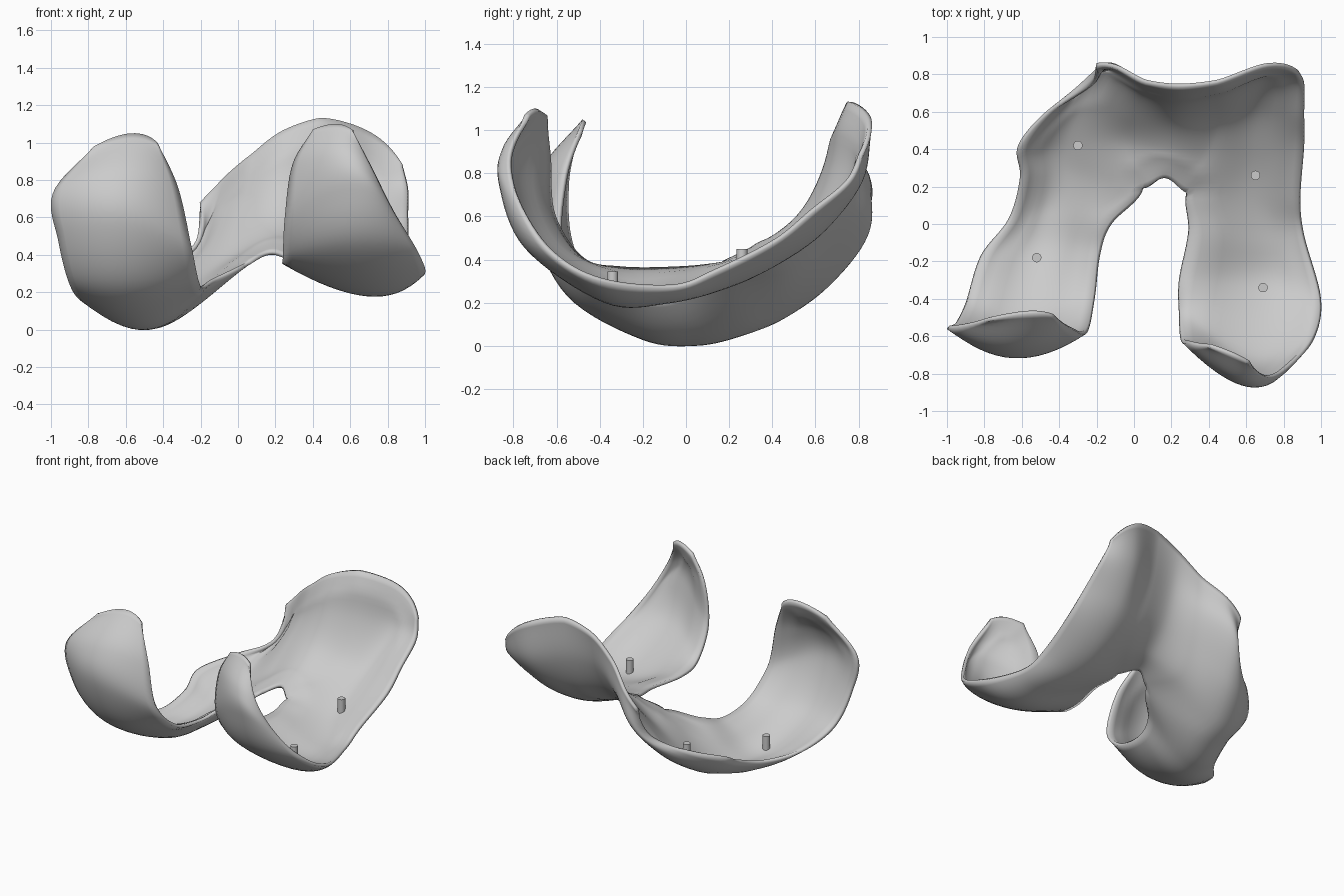
import bpy
import bmesh
from mathutils import Vector
from mathutils.bvhtree import BVHTree
from mathutils.kdtree import KDTree

THICKNESS = 0.06
STEPS = 8          # subdivisions per span of the control net
BASE_ROW = 6       # first row where both limbs are joined by the bridge

cube = bpy.data.objects.get("Cube")
if cube:
    bpy.data.objects.remove(cube)

grey = bpy.data.materials.new("light_grey")
grey.use_nodes = True
colour = (0.6, 0.6, 0.6, 1.0)
grey.diffuse_color = colour
grey.node_tree.nodes["Principled BSDF"].inputs["Base Color"].default_value = colour

# Control rows in hundredths, from the limb tips backwards.
# Right limb: outer edge, crest, inner edge
right_limb = [
    ((-77, -52, 98), (-57, -48, 105), (-43, -50, 100)),
    ((-99, -56, 73), (-64, -67, 82), (-32, -57, 76)),
    ((-96, -54, 47), (-64, -71, 57), (-25, -58, 45)),
    ((-90, -42, 24), (-58, -55, 23), (-21, -40, 26)),
    ((-82, -17, 14), (-50, -20, 3), (-18, -16, 22)),
    ((-67, 3, 10), (-42, 5, 1), (-12, 0, 26)),
]
# Left limb: inner edge, crest, outer edge
left_limb = [
    ((40, -66, 107), (52, -70, 110), (61, -75, 107)),
    ((29, -64, 88), (54, -83, 93), (72, -82, 86)),
    ((25, -62, 60), (60, -86, 75), (83, -76, 64)),
    ((24, -48, 39), (62, -74, 45), (96, -62, 42)),
    ((24, -30, 35), (68, -37, 20), (100, -40, 30)),
    ((29, -4, 35), (68, -8, 20), (91, -6, 27)),
]
# Joined rear shield: right edge, right ridge, groove flank, groove, flank, left ridge, left edge
shield = [
    ((-61, 25, 17), (-35, 27, 6), (5, 19, 34), (17, 25, 40), (28, 17, 37), (62, 20, 27), (89, 14, 34)),
    ((-62, 42, 26), (-37, 46, 13), (-2, 44, 33), (20, 42, 45), (40, 42, 42), (65, 43, 38), (91, 42, 48)),
    ((-46, 61, 34), (-27, 67, 29), (0, 61, 48), (22, 58, 59), (45, 61, 56), (68, 65, 54), (91, 59, 62)),
    ((-24, 74, 45), (-15, 85, 54), (6, 74, 70), (24, 69, 80), (45, 73, 82), (70, 82, 77), (91, 75, 75)),
    ((-20, 86, 67), (-9, 85, 79), (7, 77, 93), (24, 75, 106), (44, 77, 113), (71, 86, 105), (88, 82, 88)),
]


def vectors(rows):
    return [[Vector(p) / 100 for p in row] for row in rows]


def spline(a, b, c, d, t):
    """Point between b and c on a smooth curve through all four."""
    return 0.5 * (2 * b + (c - a) * t + (2 * a - 5 * b + 4 * c - d) * t * t
                  + (3 * b - a - 3 * c + d) * t ** 3)


def beyond(a, b, c):
    """Continue a parabola one step past a."""
    return 3 * a - 3 * b + c


def sample_column(points):
    """Smooth, dense version of one lengthwise column."""
    pts = [2 * points[0] - points[1]] + points + [2 * points[-1] - points[-2]]
    dense = [spline(*pts[i:i + 4], k / STEPS)
             for i in range(len(points) - 1) for k in range(STEPS)]
    return dense + [points[-1]]


def add_strip(bm, columns):
    """Skin the spans between the first and last column, which only guide the curve."""
    grid = []
    for row in zip(*columns):
        line = [spline(*row[i:i + 4], k / STEPS)
                for i in range(len(row) - 3) for k in range(STEPS)]
        grid.append([bm.verts.new(p) for p in line + [row[-2]]])
    for low, high in zip(grid, grid[1:]):
        for i in range(len(low) - 1):
            bm.faces.new((low[i], high[i], high[i + 1], low[i + 1]))


right_rows, left_rows, rear = vectors(right_limb), vectors(left_limb), vectors(shield)

# Guide columns past the inner edges turn into the groove once the limbs join
groove = [row[3] for row in rear]
right_guide = [beyond(r[2], r[1], r[0]) for r in right_rows] + groove
left_guide = [beyond(r[0], r[1], r[2]) for r in left_rows] + groove
right_cols = [sample_column([r[i] for r in right_rows + rear]) for i in range(3)]
left_cols = [sample_column([r[i] for r in left_rows] + [r[i + 4] for r in rear])
             for i in range(3)]
right_end = [beyond(*p) for p in zip(*right_cols)]
left_end = [beyond(*p) for p in zip(*reversed(left_cols))]

# Curved shell: two limbs and the bridge that joins them
bm = bmesh.new()
add_strip(bm, [right_end] + right_cols + [sample_column(right_guide)])
add_strip(bm, [sample_column(left_guide)] + left_cols + [left_end])
start = BASE_ROW * STEPS
right_in, left_in = right_cols[2][start:], left_cols[0][start:]
right_pull = [a.lerp(b, 0.4) for a, b in zip(right_in, right_cols[1][start:])]
left_pull = [a.lerp(b, 0.4) for a, b in zip(left_in, left_cols[1][start:])]
add_strip(bm, [right_pull, right_in, sample_column(groove), left_in, left_pull])
bmesh.ops.remove_doubles(bm, verts=bm.verts, dist=0.0005)
surface = BVHTree.FromBMesh(bm)

# The wall thins out towards its open rim
rim = [v.co.copy() for v in bm.verts if v.is_boundary]
tree = KDTree(len(rim))
for i, co in enumerate(rim):
    tree.insert(co, i)
tree.balance()
weights = [min(1, 0.35 + tree.find(v.co)[2] * 5) for v in bm.verts]

mesh = bpy.data.meshes.new("curved_shell")
bm.to_mesh(mesh)
bm.free()
mesh.materials.append(grey)
shell = bpy.data.objects.new("curved_shell", mesh)
bpy.context.collection.objects.link(shell)
group = shell.vertex_groups.new(name="wall_thickness")
for i, weight in enumerate(weights):
    group.add([i], weight, 'REPLACE')
wall = shell.modifiers.new("wall", 'SOLIDIFY')
wall.thickness = THICKNESS
wall.offset = -1
wall.vertex_group = group.name
bpy.ops.object.select_all(action='DESELECT')
shell.select_set(True)
bpy.context.view_layer.objects.active = shell
bpy.ops.object.shade_smooth_by_angle(angle=0.9)

# Fixing pegs standing on the inner floor
pegs = {"right_front_peg": (-0.52, -0.18), "right_rear_peg": (-0.3, 0.42),
        "left_front_peg": (0.69, -0.34), "left_rear_peg": (0.65, 0.26)}
for name, (x, y) in pegs.items():
    floor = surface.ray_cast(Vector((x, y, -1)), Vector((0, 0, 1)))[0].z + THICKNESS
    bpy.ops.mesh.primitive_cylinder_add(vertices=20, radius=0.025, depth=0.13,
                                        location=(x, y, floor + 0.03))
    peg = bpy.context.object
    peg.name = name
    peg.data.materials.append(grey)
    bpy.ops.object.shade_smooth_by_angle()
